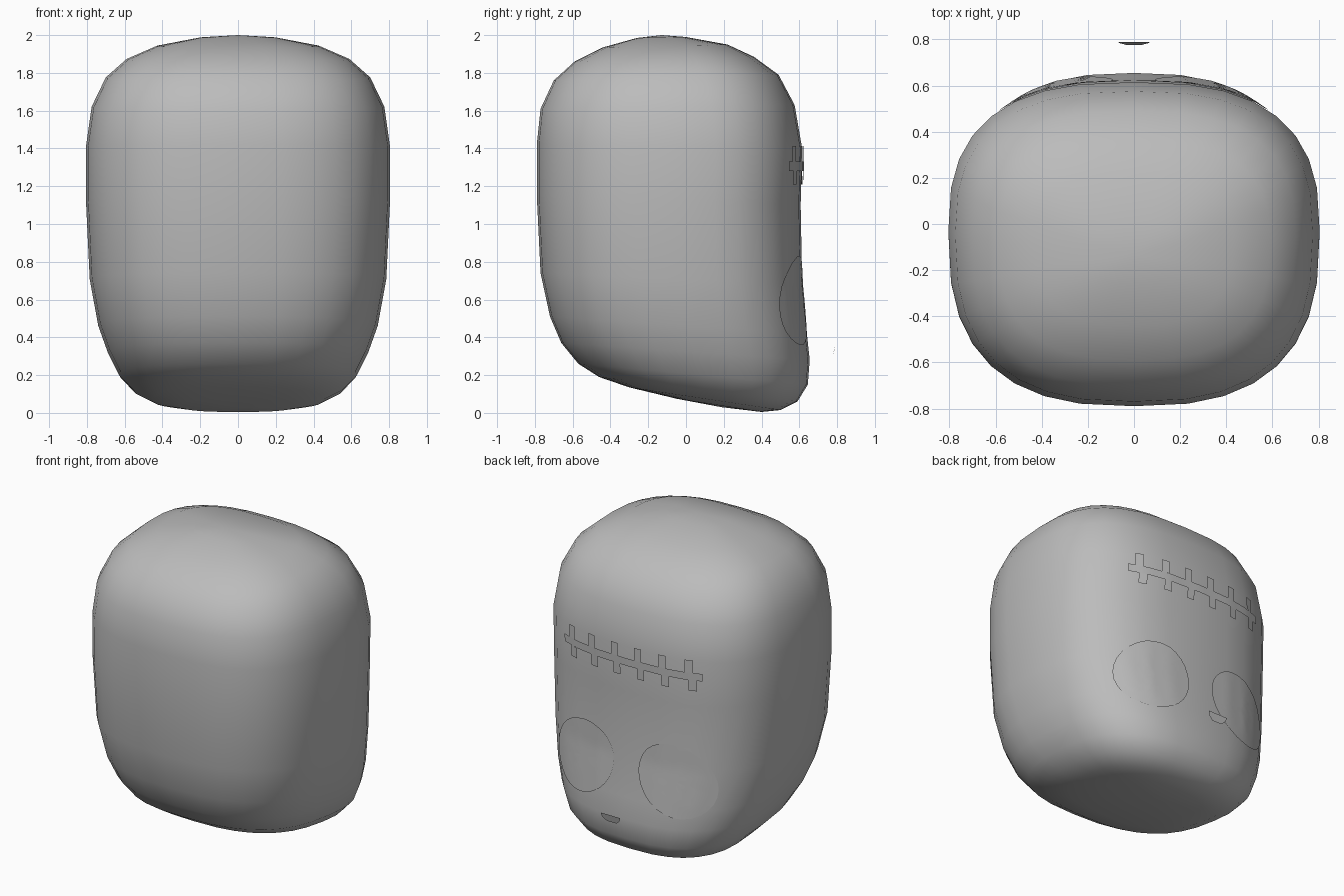
import bpy, math
from mathutils import Vector
from mathutils.bvhtree import BVHTree

cube = bpy.data.objects.get("Cube")
if cube:
    bpy.data.objects.remove(cube, do_unlink=True)

grey = bpy.data.materials.new("plain grey")
grey.use_nodes = True
COLOUR = (0.5, 0.5, 0.5, 1)
grey.diffuse_color = COLOUR
grey.node_tree.nodes["Principled BSDF"].inputs["Base Color"].default_value = COLOUR


def add_part(name, verts, faces):
    mesh = bpy.data.meshes.new(name)
    mesh.from_pydata(verts, [], faces)
    mesh.materials.append(grey)
    mesh.update()
    obj = bpy.data.objects.new(name, mesh)
    bpy.context.collection.objects.link(obj)
    bpy.ops.object.select_all(action="DESELECT")
    obj.select_set(True)
    bpy.context.view_layer.objects.active = obj
    bpy.ops.object.shade_smooth_by_angle(angle=math.radians(50))
    return obj


# Head: rounded rings, each tilted between a plain-side point and a face-side point
# half width, plain y, plain z, face y, face z
RINGS = [
    (.30, -.05, .075, .40, .005), (.45, -.30, .135, .50, .015),
    (.55, -.46, .19, .59, .06), (.63, -.57, .26, .645, .15),
    (.69, -.66, .37, .655, .28), (.74, -.72, .51, .64, .42),
    (.785, -.77, .74, .615, .68), (.805, -.79, 1.15, .607, 1.10),
    (.805, -.79, 1.42, .615, 1.40), (.775, -.77, 1.61, .575, 1.63),
    (.70, -.70, 1.76, .49, 1.79), (.59, -.59, 1.86, .36, 1.885),
    (.43, -.44, 1.935, .22, 1.95), (.20, -.26, 1.985, 0, 1.99),
]
SIDES = 32
POWER = 2 / 2.65


def rounded(value):
    return math.copysign(abs(value) ** POWER, value)


verts, faces = [], []
for width, y0, z0, y1, z1 in RINGS:
    mid = y0 + (y1 - y0) * 0.54
    for k in range(SIDES):
        a = math.tau * k / SIDES
        s = rounded(math.sin(a))
        y = mid + s * ((y1 - mid) if s > 0 else (mid - y0))
        z = z0 + (z1 - z0) * (y - y0) / (y1 - y0)
        verts.append((width * rounded(math.cos(a)), y, z))
for r in range(len(RINGS) - 1):
    for k in range(SIDES):
        n = (k + 1) % SIDES
        b = r * SIDES
        faces.append((b + k, b + n, b + SIDES + n, b + SIDES + k))
top = (len(RINGS) - 1) * SIDES
verts += [(0, .19, .03), (0, -.13, 2)]
for k in range(SIDES):
    n = (k + 1) % SIDES
    faces.append((n, k, len(verts) - 2))
    faces.append((top + k, top + n, len(verts) - 1))
add_part("head", verts, faces)
tree = BVHTree.FromPolygons([Vector(v) for v in verts], faces)


def on_face(x, z, lift):
    """Point just outside the face side of the head."""
    hit, normal, _, _ = tree.ray_cast(Vector((x, 3, z)), Vector((0, -1, 0)))
    return hit + normal * lift


# Eyes: thin rounded patches that follow the head
for side, name in ((1, "left_eye"), (-1, "right_eye")):
    seg, loops = 28, 6
    ev, ef = [on_face(side * .335, .595, .008)], []
    for j in range(1, loops + 1):
        for k in range(seg):
            a = math.tau * k / seg
            u = .245 * math.cos(a) * j / loops
            w = .235 * math.sin(a) * j / loops
            ev.append(on_face(side * (.335 + u), .595 + w - .12 * u, .008))
    for k in range(seg):
        n = (k + 1) % seg
        ef.append((0, 1 + n, 1 + k)[::side])
        for j in range(loops - 1):
            b = 1 + j * seg
            ef.append((b + k, b + n, b + seg + n, b + seg + k)[::side])
    add_part(name, ev, ef)

# Stitched scar: one long bar crossed by staggered stitches
sv, sf = [], []


def patch(x0, x1, z0, z1, steps):
    base = len(sv)
    for i in range(steps + 1):
        x = x0 + (x1 - x0) * i / steps
        sv.extend([on_face(x, z0, .012), on_face(x, z1, .012)])
    for i in range(steps):
        b = base + 2 * i
        sf.append((b, b + 1, b + 3, b + 2))


patch(-.50, .50, 1.28, 1.33, 24)
for i in range(6):
    x = (i - 2.5) * .17
    patch(x - .02, x + .03, 1.33, 1.41, 2)
    patch(x - .04, x + .01, 1.21, 1.28, 2)
add_part("forehead_scar", sv, sf)

# Nose: a small floating plate, flat on top and rounded below
nv = [(.07, .79, .355), (-.07, .79, .355), (-.065, .785, .33),
      (-.035, .777, .305), (.035, .777, .305), (.065, .785, .33)]
add_part("nose", nv, [tuple(range(len(nv)))])
